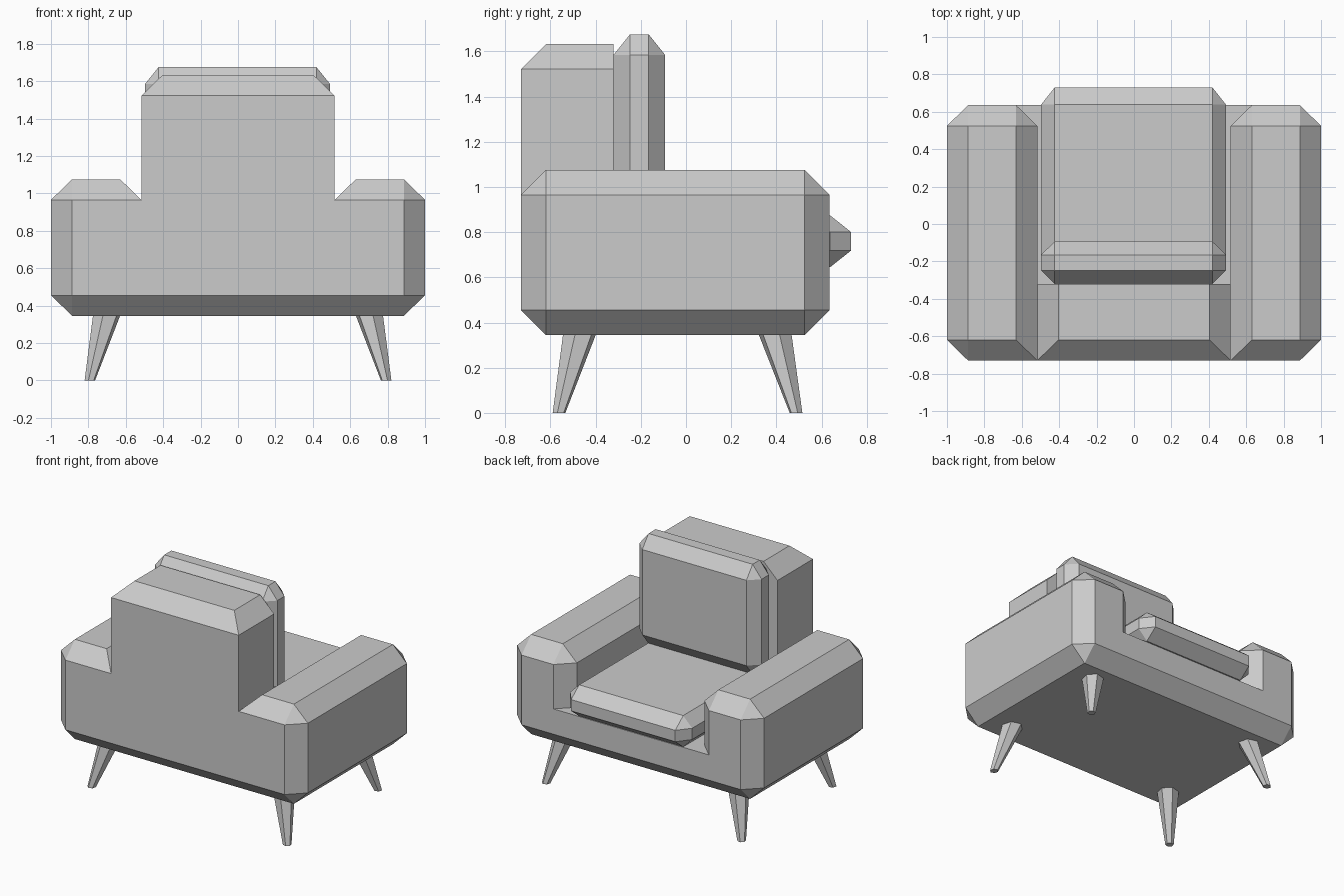
import bpy, bmesh
from mathutils import Vector, Matrix
from math import radians, cos, sin

if "Cube" in bpy.data.objects:
    bpy.data.objects.remove(bpy.data.objects["Cube"])


def add_object(name, bm):
    bmesh.ops.recalc_face_normals(bm, faces=bm.faces)
    me = bpy.data.meshes.new(name)
    bm.to_mesh(me)
    bm.free()
    ob = bpy.data.objects.new(name, me)
    bpy.context.collection.objects.link(ob)
    return ob


def chamfer_box(name, lo, hi, cut, pick=lambda x, y, z: True):
    """Box lo..hi; edges chosen by pick(side signs) get a chamfer of cut per axis."""
    lo, hi, cut = Vector(lo), Vector(hi), Vector(cut)
    bm = bmesh.new()
    bmesh.ops.create_cube(bm, size=2)
    edges = []
    for e in bm.edges:
        mid = (e.verts[0].co + e.verts[1].co) / 2
        if pick(*(round(c) for c in mid)):
            edges.append(e)
    half, mid = (hi - lo) / 2, (hi + lo) / 2
    # bevel by one unit in a space where every chamfer is one unit wide
    for v in bm.verts:
        v.co = Vector(v.co[i] * half[i] / cut[i] for i in range(3))
    bmesh.ops.bevel(bm, geom=edges, offset=1, offset_type='OFFSET',
                    segments=1, profile=0.5, affect='EDGES')
    for v in bm.verts:
        v.co = Vector(v.co[i] * cut[i] + mid[i] for i in range(3))
    return add_object(name, bm)


CUT = (0.113, 0.11, 0.11)
DECK = 0.64

# Frame: plinth with chamfered underside and corners
frame = chamfer_box("frame", (-1, -0.73, 0.345), (1, 0.635, DECK), CUT,
                    lambda x, y, z: z <= 0)

# Arms and backrest, merged into the frame
parts = []
for side, label in ((1, "right"), (-1, "left")):
    x0, x1 = sorted((side * 0.517, side))
    parts.append(chamfer_box(
        label + "_arm", (x0, -0.73, 0.5), (x1, 0.635, 1.075), CUT,
        lambda x, y, z, s=side: z > 0 or (z == 0 and not (x == -s and y < 0))))
parts.append(chamfer_box(
    "backrest", (-0.517, -0.73, 0.5), (0.517, -0.32, 1.632), CUT,
    lambda x, y, z: z > 0 and y <= 0))
for p in parts:
    m = frame.modifiers.new("join_" + p.name, 'BOOLEAN')
    m.operation, m.solver, m.object = 'UNION', 'EXACT', p
    p.hide_render = True
    p.hide_set(True)

# Bake the union and remove the helper solids
deps = bpy.context.evaluated_depsgraph_get()
mesh = bpy.data.meshes.new_from_object(frame.evaluated_get(deps))
frame.modifiers.clear()
frame.data = mesh
for p in parts:
    bpy.data.objects.remove(p)

# Cushions
chamfer_box("seat_cushion", (-0.497, -0.32, 0.645), (0.492, 0.73, 0.874),
            (0.073, 0.092, 0.073))
chamfer_box("back_cushion", (-0.497, -0.32, 0.87), (0.492, -0.093, 1.675),
            (0.073, 0.072, 0.09))


# Splayed six-sided tapered legs, one flat facing the outer corner
def leg(name, sx, top_y, foot_y):
    bm = bmesh.new()
    rings = []
    for x, y, z, r in ((sx * 0.703, top_y, 0.345, 0.075),
                       (sx * 0.792, foot_y, 0.0, 0.029)):
        rings.append([bm.verts.new((x + sx * r * cos(radians(a)),
                                    y + (1 if foot_y > 0 else -1) * r * sin(radians(a)), z))
                      for a in range(15, 375, 60)])
    for i in range(6):
        j = (i + 1) % 6
        bm.faces.new((rings[0][i], rings[0][j], rings[1][j], rings[1][i]))
    for r in rings:
        bm.faces.new(r)
    add_object(name, bm)


for sx, label in ((1, "right"), (-1, "left")):
    leg("front_leg_" + label, sx, 0.395, 0.487)
    leg("rear_leg_" + label, sx, -0.472, -0.562)
